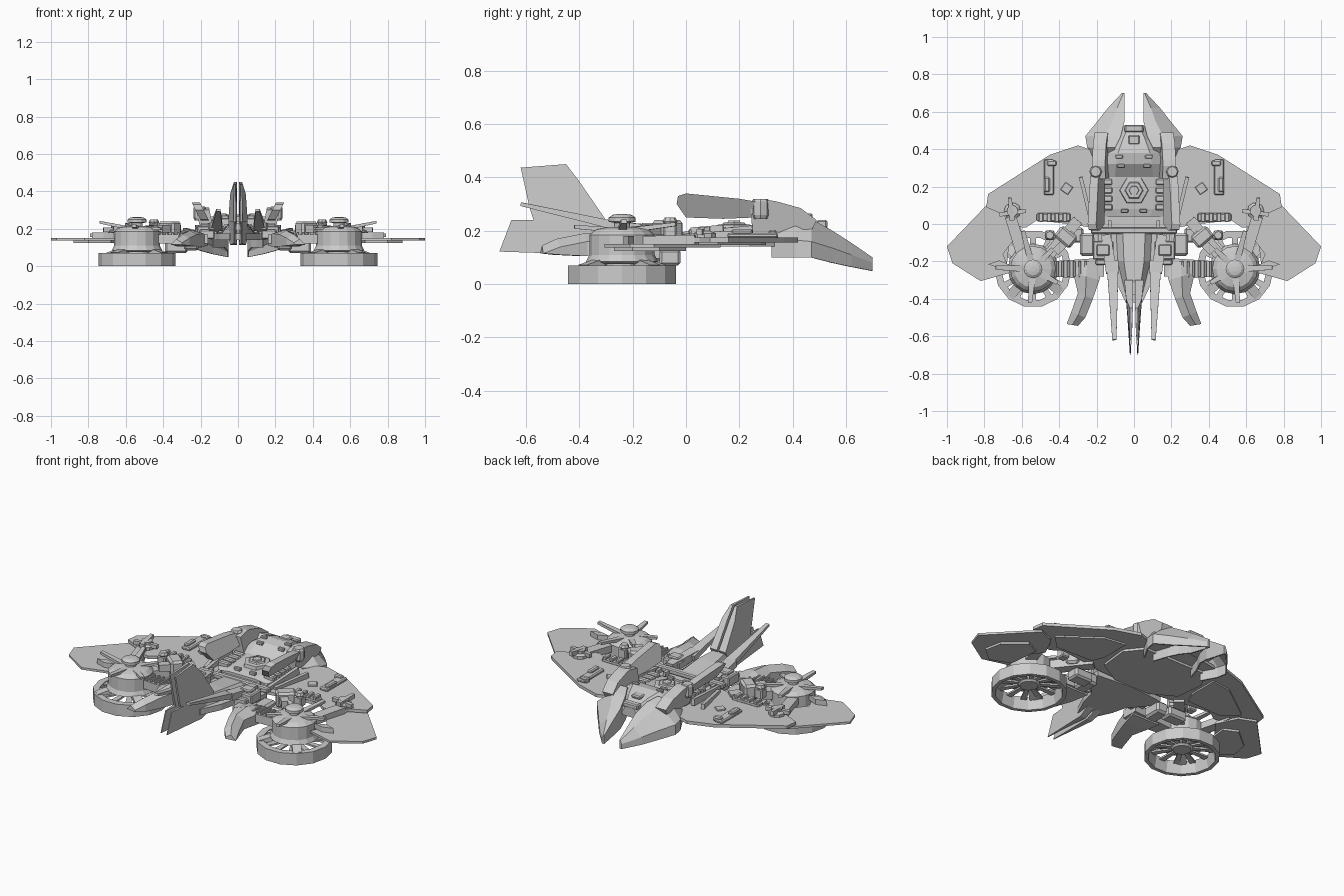
import bpy, bmesh, math
from mathutils import Vector, Matrix


def finish(name, bm, mirror=True):
    bmesh.ops.recalc_face_normals(bm, faces=bm.faces)
    me = bpy.data.meshes.new(name)
    bm.to_mesh(me)
    bm.free()
    ob = bpy.data.objects.new(name, me)
    bpy.context.collection.objects.link(ob)
    if mirror:
        ob.modifiers.new("Mirror", "MIRROR")
    return ob


def loft(name, sections, mirror=True, closed=False, shell=0):
    """Skin a list of equal-length point loops; shell > 0 leaves the bottom and ends open."""
    bm = bmesh.new()
    rows = [[bm.verts.new(p) for p in s] for s in sections]
    n = len(rows[0])
    pairs = list(zip(rows, rows[1:])) + ([(rows[-1], rows[0])] if closed else [])
    for a, b in pairs:
        for i in range(1 if shell else 0, n):
            bm.faces.new((a[i], a[(i + 1) % n], b[(i + 1) % n], b[i]))
    if not closed and not shell:
        bm.faces.new(rows[0])
    if not closed:
        bm.faces.new(rows[-1])
    ob = finish(name, bm, mirror)
    if shell:
        ob.modifiers.new("Solidify", "SOLIDIFY").thickness = shell
    return ob


def plate(name, pts, z0, z1, mirror=True):
    return loft(name, [[(x, y, z) for x, y in pts] for z in (z0, z1)], mirror)


def side(name, pts, x0, x1, lean=0.0, mirror=True):
    """Extrude a y-z profile along x; lean shifts x with height."""
    zb = min(z for _, z in pts)
    return loft(name, [[(x + lean * (z - zb), y, z) for y, z in pts] for x in (x0, x1)], mirror)


def box(name, c, s, rot=0, mirror=True, bevel=0.006):
    bm = bmesh.new()
    m = Matrix.Translation(c) @ Matrix.Rotation(math.radians(rot), 4, 'Z') @ Matrix.Diagonal((*s, 1))
    bmesh.ops.create_cube(bm, size=1, matrix=m)
    bmesh.ops.bevel(bm, geom=bm.edges[:], offset=bevel, segments=1, affect='EDGES')
    return finish(name, bm, mirror)


def beam(name, p, q, w, h, w2=None, h2=None):
    """Tapered rectangular bar from p to q."""
    p, q = Vector(p), Vector(q)
    d = (q - p).normalized()
    s = d.cross(Vector((0, 0, 1))).normalized()
    u = s.cross(d)
    return loft(name, [[c + s * a * i / 2 + u * b * j / 2 for i, j in ((-1, -1), (1, -1), (1, 1), (-1, 1))]
                       for c, a, b in ((p, w, h), (q, w2 or w, h2 or h))])


def lathe(name, c, prof, n, mirror=True, closed=False):
    """Stack of n-sided rings from (radius, z) pairs."""
    return loft(name, [[(c[0] + r * math.cos(math.tau * i / n), c[1] + r * math.sin(math.tau * i / n), z)
                        for i in range(n)] for r, z in prof], mirror, closed)


# Main wing and lower outer wing panels
plate("main_wing", [(0, .44), (.24, .40), (.30, .42), (.45, .37), (.78, .16), (.79, .09), (.70, .05), (.66, -.01),
                    (.58, -.02), (.52, .02), (.35, .0), (.22, -.02), (0, -.03)], .156, .174)
plate("outer_wing", [(.76, .13), (1.0, -.12), (.97, -.21), (.82, -.305), (.66, -.26), (.70, -.16), (.60, -.03),
                     (.66, .09)], .137, .15)
plate("outer_wing_underplate", [(.74, .0), (.86, -.10), (.88, -.20), (.80, -.27), (.68, -.22), (.66, -.04)], .125, .138)
plate("belly_panel", [(0, .34), (.20, .34), (.28, .24), (.26, .06), (.12, -.02), (0, -.02)], .142, .158)
plate("wing_under_panel", [(.31, .30), (.44, .28), (.66, .12), (.58, .04), (.34, .05), (.31, .12)], .147, .158)

# Hollow rear prongs sweeping down to points
loft("rear_prong", [[(a, y, b), (o, y, b), (o, y, m), (a + (o - a) * .45, y, t), (a, y, t)] for y, a, o, b, m, t in (
    (.32, .13, .20, .10, .18, .19), (.41, .10, .25, .10, .165, .265), (.47, .07, .26, .10, .16, .245),
    (.55, .05, .195, .08, .135, .20), (.62, .05, .14, .065, .11, .155), (.70, .05, .065, .05, .08, .10))], shell=.008)

# Central cabin: low deck with hatch, rising to a faceted hump behind
loft("cabin", [[(0, y, .16), (w, y, .16), (w, y, m), (w * .55, y, t), (0, y, t)] for y, w, m, t in (
    (.04, .16, .18, .19), (.08, .185, .19, .20), (.25, .185, .20, .215), (.32, .175, .225, .265),
    (.38, .155, .23, .275), (.45, .11, .21, .255), (.53, .05, .18, .215))])
lathe("deck_hatch", (0, .18), [(.08, .20), (.075, .222), (.05, .225), (.045, .232)], 6, False)
lathe("hatch_cap", (0, .18), [(.028, .23), (.025, .238)], 6, False)
box("tail_light", (0, .51, .225), (.10, .04, .03), mirror=False)
box("roof_vent", (0, .45, .255), (.06, .05, .02), mirror=False)
for i in range(4):
    box("cabin_side_rib", (.15, .09 + i * .045, .20), (.07, .034, .03))
for x, y, z in ((.07, .31, .262), (.05, .07, .205), (.08, .36, .272)):
    box("deck_block", (x, y, z), (.04, .02, .02), bevel=.004)

# Raised shoulder fenders overhanging the deck
side("shoulder_fender", [(-.035, .30), (-.03, .33), (0, .34), (.20, .32), (.26, .31), (.26, .25), (.14, .245),
                         (.0, .25)], .155, .20, .5)
lathe("fender_joint", (.205, .28), [(.027, .245), (.034, .26), (.034, .31), (.027, .32)], 8)
side("rear_fender", [(.25, .19), (.24, .30), (.31, .315), (.34, .31), (.43, .285), (.49, .24), (.47, .20), (.33, .19)],
     .13, .20, .2)
beam("fender_strut", (.23, .02, .175), (.285, .25, .19), .02, .03)
beam("fender_rail", (.205, -.02, .175), (.22, .25, .20), .02, .04)

# Forward hull
plate("front_hull", [(0, -.02), (.22, -.04), (.21, -.11), (.12, -.22), (.10, -.30), (.045, -.42), (0, -.42)], .14, .175)
loft("hull_spine", [[(0, y, .17), (w, y, .17), (w * .6, y, t), (0, y, t)] for y, w, t in (
    (-.03, .10, .20), (-.20, .09, .22), (-.38, .045, .23))])
box("cross_beam", (0, -.035, .19), (.46, .035, .03), mirror=False)
for x in (.13, .18):
    beam("hull_pipe", (x, .02, .185), (x, -.18, .185), .018, .022)
box("engine_block", (.165, -.14, .185), (.11, .10, .06))
box("engine_cover", (.165, -.14, .22), (.07, .06, .02))
box("engine_nozzle", (.165, -.205, .17), (.08, .03, .05))

# Twin swallow-tailed front fin
for label, pts in (("upper", [(-.32, .20), (-.30, .24), (-.40, .385), (-.45, .45), (-.62, .437), (-.585, .28),
                              (-.57, .235)]),
                   ("lower", [(-.33, .14), (-.40, .112), (-.70, .122), (-.655, .24), (-.55, .24), (-.33, .24)])):
    loft(label + "_fin", [[(.006 + .06 * max(0, -y - .5), y, z) for y, z in pts],
                          [(.022 + (.1 * max(0, y + .6) if z < .4 else 0), y, z) for y, z in pts]])

# Long forward blades and claw-shaped intakes
beam("forward_blade", (.115, -.20, .205), (.105, -.62, .30), .065, .035, .022, .014)
beam("blade_root", (.15, -.06, .19), (.12, -.26, .215), .05, .05, .06, .04)
loft("intake_claw", [[(a, y, b), (o, y2, b), (o, y2, t - .03), ((a + o) / 2, (y + y2) / 2, t), (a, y, t - .02)]
                     for a, o, y, y2, b, t in (
    (.16, .34, -.20, -.20, .11, .18), (.185, .325, -.30, -.26, .105, .195), (.22, .30, -.40, -.37, .105, .19),
    (.26, .335, -.50, -.47, .11, .17), (.30, .36, -.545, -.535, .115, .145))])
loft("fan_arm", [[(x, a, .12), (x, b, .12), (x, b, .17), (x, a, .17)] for x, a, b in (
    (.16, -.28, -.18), (.30, -.29, -.19), (.45, -.28, -.20))])
for i in range(6):
    box("arm_rib", (.26 + i * .03, -.24, .175), (.014, .085, .016), bevel=.003)

# Fans: open ring, blades, hub and radial antennas
F = (.54, -.24)
lathe("fan_ring", F, [(.207, 0), (.207, .07), (.17, .07), (.185, 0)], 14, closed=True)
lathe("fan_hub", F, [(.11, .075), (.135, .085), (.122, .11), (.122, .185), (.10, .205), (.05, .215)], 16)
lathe("hub_cap", F, [(.03, .21), (.03, .23), (.05, .234), (.05, .25), (.035, .26), (.015, .263)], 12)
lathe("rotor_core", F, [(.05, .045), (.06, .055), (.06, .08)], 12)
for i in range(12):
    a = i * math.tau / 12
    c, s = math.cos(a), math.sin(a)
    beam("fan_blade", (F[0] + .05 * c, F[1] + .05 * s, .06), (F[0] + .175 * c, F[1] + .175 * s, .06), .022, .01, .034)
for i in range(4):
    a = i * math.tau / 4 + .7
    c, s = math.cos(a), math.sin(a)
    beam("ring_bracket", (F[0] + .10 * c, F[1] + .10 * s, .085), (F[0] + .19 * c, F[1] + .19 * s, .06), .05, .025)
for deg, r, z in ((2, .20, .235), (-85, .18, .215), (75, .21, .225), (135, .15, .215), (-150, .15, .20)):
    c, s = math.cos(math.radians(deg)), math.sin(math.radians(deg))
    beam("hub_antenna", (F[0] + .05 * c, F[1] + .05 * s, .205), (F[0] + r * c, F[1] + r * s, z), .035, .018, .022, .014)
plate("wing_spike", [(.66, -.22), (.72, -.195), (.78, -.215), (.72, -.235)], .15, .18)

# Supports linking wing and fan
beam("diagonal_strut", (.30, .02, .165), (.46, -.17, .16), .06, .05)
beam("outer_strut", (.66, .04, .165), (.60, -.16, .16), .06, .04)
beam("strut_cylinder", (.32, -.05, .20), (.42, -.15, .20), .045, .04)
box("power_unit", (.365, -.07, .195), (.11, .075, .09), 40, bevel=.012)
box("power_unit_base", (.33, -.06, .10), (.12, .08, .06), bevel=.01)
box("lower_tank", (.25, -.11, .12), (.08, .12, .07), bevel=.012)
box("coupling", (.45, -.06, .20), (.05, .05, .06))
lathe("coupling_knob", (.45, -.06), [(.02, .22), (.028, .235), (.02, .25)], 8)

# Wing-top equipment
box("wing_rack", (.455, .25, .182), (.055, .19, .02))
box("rack_slider", (.465, .21, .195), (.03, .08, .02))
box("rack_end", (.44, .325, .188), (.05, .03, .03))
box("wing_console", (.43, .035, .182), (.18, .045, .025))
for i in range(4):
    box("console_tab", (.37 + i * .042, .035, .197), (.024, .05, .02), bevel=.004)
box("wing_hatch", (.36, .19, .176), (.05, .05, .01), 35, bevel=.003)
lathe("turret_base", (.65, .07), [(.045, .17), (.045, .19), (.03, .20), (.03, .215)], 10)
beam("turret_barrel", (.65, .02, .20), (.665, .14, .21), .03, .025, .02)
beam("turret_arm", (.58, .07, .195), (.72, .05, .195), .022, .022)
